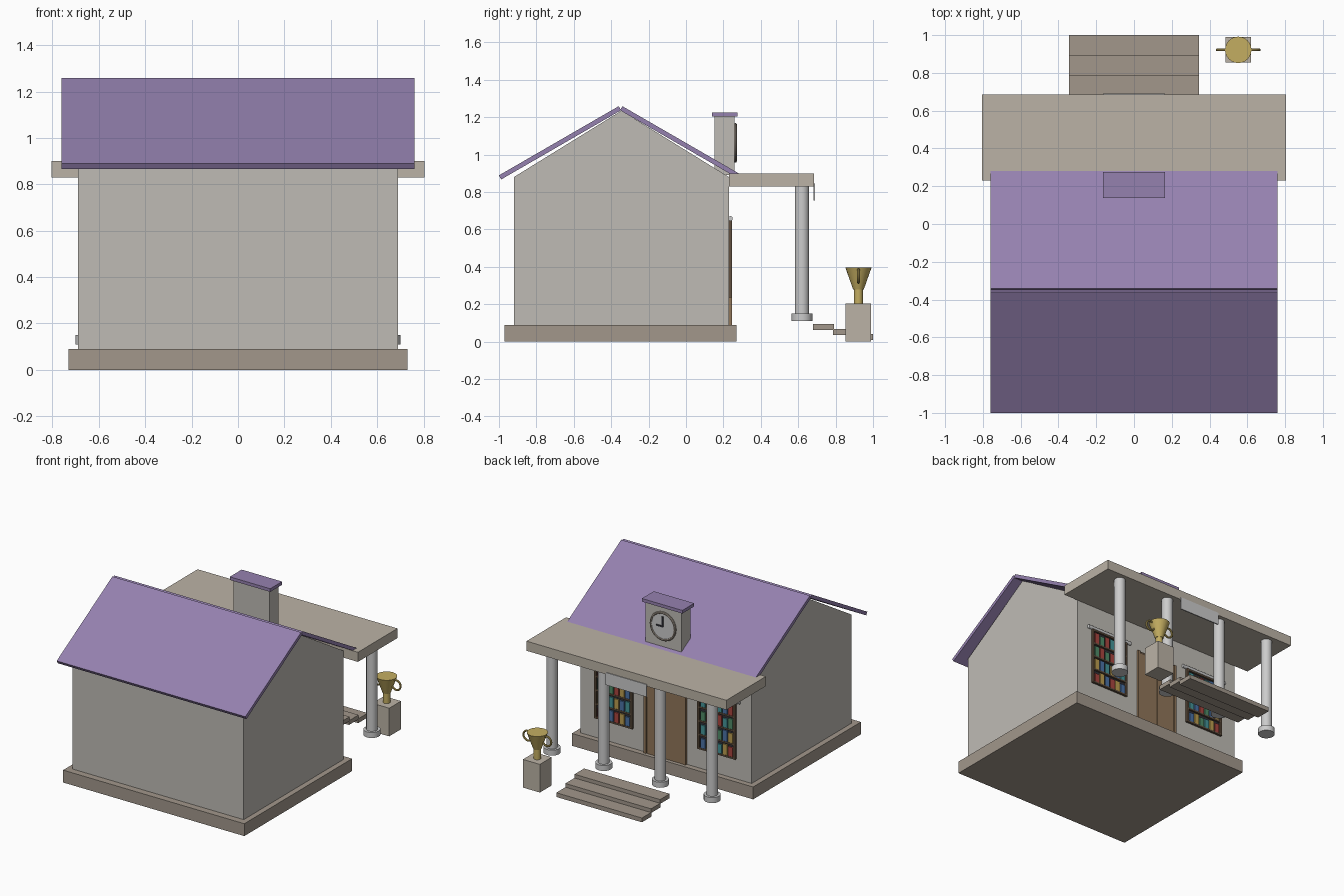
import bpy, bmesh, math, random
from mathutils import Vector

if "Cube" in bpy.data.objects:
    bpy.data.objects.remove(bpy.data.objects["Cube"])

random.seed(4)


def mat(name, r, g, b):
    m = bpy.data.materials.new(name)
    m.diffuse_color = (r, g, b, 1)
    m.use_nodes = True
    m.node_tree.nodes["Principled BSDF"].inputs["Base Color"].default_value = m.diffuse_color
    return m


STONE = mat("stone", .50, .45, .38)
BASE = mat("base_stone", .36, .31, .26)
WALL = mat("wall", .52, .50, .46)
PALE = mat("pale_stone", .62, .61, .60)
PURPLE = mat("roof_purple", .30, .22, .43)
WOOD = mat("wood", .28, .18, .10)
WOOD_DARK = mat("dark_wood", .12, .08, .05)
GOLD = mat("gold", .55, .42, .12)
DARK = mat("dark", .03, .03, .04)
BOOKS = [mat("book_red", .40, .06, .05), mat("book_blue", .07, .17, .38),
         mat("book_green", .08, .26, .14), mat("book_gold", .50, .34, .08),
         mat("book_teal", .06, .30, .32)]


def finish(name, m, smooth=False):
    o = bpy.context.object
    o.name = name
    o.data.materials.append(m)
    if smooth:
        bpy.ops.object.shade_smooth_by_angle()
    return o


def box(name, lo, hi, m):
    lo, hi = Vector(lo), Vector(hi)
    bpy.ops.mesh.primitive_cube_add(size=1, location=(lo + hi) / 2)
    bpy.context.object.scale = hi - lo
    return finish(name, m)


def cone(name, loc, r1, r2, h, m, rot=(0, 0, 0), n=24):
    bpy.ops.mesh.primitive_cone_add(vertices=n, radius1=r1, radius2=r2, depth=h,
                                    location=loc, rotation=rot)
    return finish(name, m, True)


def torus(name, loc, major, minor, m):
    bpy.ops.mesh.primitive_torus_add(major_radius=major, minor_radius=minor,
                                     major_segments=32, minor_segments=8,
                                     location=loc, rotation=(math.pi / 2, 0, 0))
    return finish(name, m, True)


# Foundation and gabled hall
box("foundation", (-.73, -.97, 0), (.73, .27, .09), BASE)
bm = bmesh.new()
profile = [(-.92, .09), (.23, .09), (.23, .88), (-.345, 1.235), (-.92, .88)]
face = bm.faces.new([bm.verts.new((-.69, y, z)) for y, z in profile])
ext = bmesh.ops.extrude_face_region(bm, geom=[face])
bmesh.ops.translate(bm, vec=(1.38, 0, 0),
                    verts=[v for v in ext["geom"] if isinstance(v, bmesh.types.BMVert)])
bmesh.ops.recalc_face_normals(bm, faces=bm.faces)
mesh = bpy.data.meshes.new("hall")
bm.to_mesh(mesh)
bm.free()
mesh.materials.append(WALL)
bpy.context.collection.objects.link(bpy.data.objects.new("hall", mesh))

# Roof slabs
for side in (-1, 1):
    o = box("roof_slab", (-.76, -.37, -.0125), (.76, .37, .0125), PURPLE)
    o.location = (0, -.35 + side * .324, 1.063)
    o.rotation_euler.x = -side * math.radians(30)

# Porch canopy, hanging panel and columns
box("porch_roof", (-.805, .23, .83), (.805, .685, .90), STONE)
box("hanging_panel", (-.165, .682, .755), (.165, .69, .845), PALE)
for x in (-.645, -.228, .228, .645):
    cone("column", (x, .62, .475), .038, .038, .72, PALE)
    cone("column_base", (x, .62, .13), .056, .056, .04, PALE)

# Steps
for i in range(3):
    y, top = .68 + .105 * i, .094 - .027 * i
    box("step", (-.345, y, top - .031), (.345, y + .11, top), BASE)

# Double door
box("door_frame", (-.165, .22, .09), (.165, .238, .63), WOOD_DARK)
for s in (-1, 1):
    a, b = sorted((s * .003, s * .145))
    box("door_leaf", (a, .22, .09), (b, .243, .61), WOOD)
    a, b = sorted((s * .148, s * .168))
    box("door_post", (a, .22, .09), (b, .247, .63), WOOD)

# Windows filled with shelves of books
for cx in (-.415, .415):
    box("window_back", (cx - .15, .22, .235), (cx + .15, .234, .65), DARK)
    for s in (-1, 1):
        x = cx + s * .145
        box("window_side", (x - .008, .22, .235), (x + .008, .246, .65), WOOD_DARK)
    for r in range(5):
        z = .241 + r * .1
        box("shelf", (cx - .15, .22, z - .006), (cx + .15, .246, z + .006), WOOD_DARK)
        if r == 4:
            break
        for k in range(6):
            x = cx - .131 + k * .0445
            box("book", (x, .225, z + .006), (x + .036, .243, z + random.uniform(.07, .088)),
                BOOKS[(k * 2 + r * 3 + random.randint(0, 1)) % 5])
    cone("window_lintel", (cx, .237, .658), .013, .013, .37, PALE, (0, math.pi / 2, 0), 16)

# Clock turret
box("clock_turret", (-.145, .153, .89), (.145, .26, 1.21), WALL)
box("turret_cap", (-.163, .138, 1.203), (.163, .275, 1.226), PURPLE)
cone("clock_face", (0, .262, 1.063), .098, .098, .012, PALE, (math.pi / 2, 0, 0), 32)
torus("clock_rim", (0, .264, 1.063), .097, .009, BASE)
box("minute_hand", (-.005, .266, 1.06), (.005, .274, 1.135), DARK)
box("hour_hand", (-.004, .266, 1.058), (.05, .274, 1.068), DARK)

# Trophy on its plinth
tx, ty = .552, .922
box("plinth", (tx - .068, ty - .068, 0), (tx + .068, ty + .068, .205), STONE)
cone("trophy_stem", (tx, ty, .243), .024, .024, .08, GOLD)
cone("trophy_cup", (tx, ty, .337), .028, .07, .118, GOLD)
for s in (-1, 1):
    torus("trophy_handle", (tx + s * .077, ty, .35), .035, .007, GOLD)
